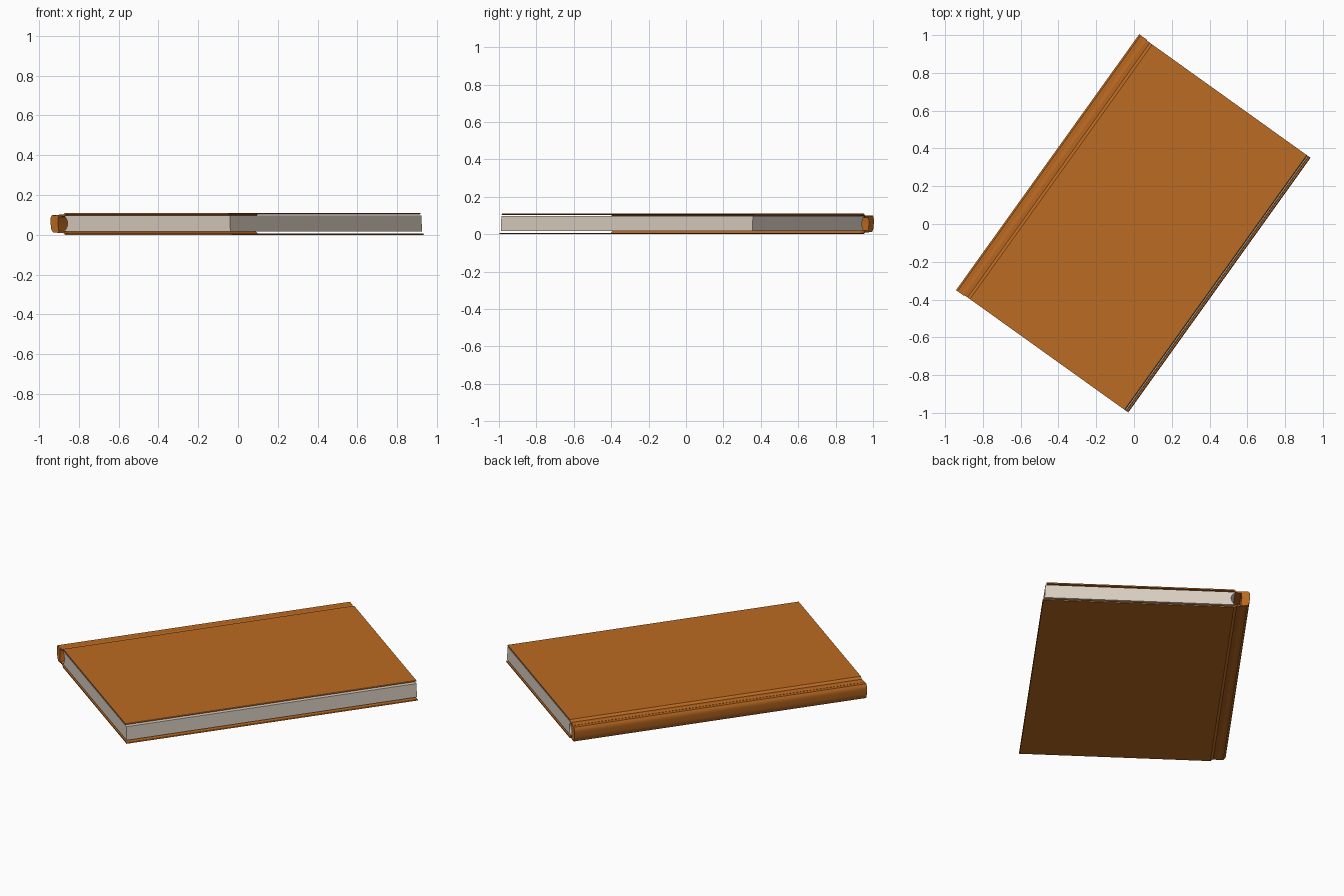
import bpy, bmesh, math
from mathutils import Matrix

if "Cube" in bpy.data.objects:
    bpy.data.objects.remove(bpy.data.objects["Cube"])


def material(name, rgb):
    m = bpy.data.materials.new(name)
    m.diffuse_color = (*rgb, 1)
    m.use_nodes = True
    m.node_tree.nodes["Principled BSDF"].inputs["Base Color"].default_value = m.diffuse_color
    return m


leather = material("orange brown cover", (0.50, 0.145, 0.016))
paper = material("cream paper", (0.70, 0.62, 0.53))
TURN = Matrix.Rotation(math.radians(-35.6), 4, 'Z')


def extrude(name, profile, half, mat, smooth=0):
    """Extrude a (across, height) profile along the spine direction."""
    bm = bmesh.new()
    a = [bm.verts.new((u, -half, z)) for u, z in profile]
    b = [bm.verts.new((u, half, z)) for u, z in profile]
    bm.faces.new(a)
    bm.faces.new(b[::-1])
    n = len(a)
    for i in range(n):
        j = (i + 1) % n
        bm.faces.new((a[j], a[i], b[i], b[j]))
    bmesh.ops.recalc_face_normals(bm, faces=bm.faces)
    me = bpy.data.meshes.new(name)
    bm.to_mesh(me)
    bm.free()
    me.transform(TURN)
    me.materials.append(mat)
    ob = bpy.data.objects.new(name, me)
    bpy.context.collection.objects.link(ob)
    if smooth:
        bpy.context.view_layer.objects.active = ob
        ob.select_set(True)
        bpy.ops.object.shade_smooth_by_angle(angle=math.radians(smooth))
        ob.select_set(False)
    return ob


# Covers: thin board with a hinge groove beside the spine
def board(edge):
    return [(-0.53, 0.088), (-0.53, 0.099), (-0.512, 0.101), (-0.49, 0.099),
            (-0.475, 0.110), (edge - 0.004, 0.110), (edge, 0.107), (edge - 0.004, 0.103),
            (-0.470, 0.103), (-0.487, 0.092)]


extrude("top_cover", board(0.535), 0.829, leather)
extrude("bottom_cover", [(u, 0.110 - z) for u, z in board(0.556)], 0.829, leather)

# Spine: slightly bowed block, leaning back at the top
outer = []
for i in range(9):
    t = i / 8 * 2 - 1
    outer.append((-0.561 + 0.012 * t ** 4 - 0.004 * t, 0.055 + 0.044 * t))
inner = [(-0.513, 0.097), (-0.517, 0.055), (-0.510, 0.013)]
extrude("spine", outer + inner, 0.833, leather, 30)

# Page block, hollowed on the spine side
hollow = []
for i in range(9):
    t = i / 8 * 2 - 1
    hollow.append((-0.460 - 0.022 * t * t, 0.0565 + 0.0395 * t))
extrude("pages", hollow + [(0.541, 0.096), (0.545, 0.017)], 0.827, paper)
